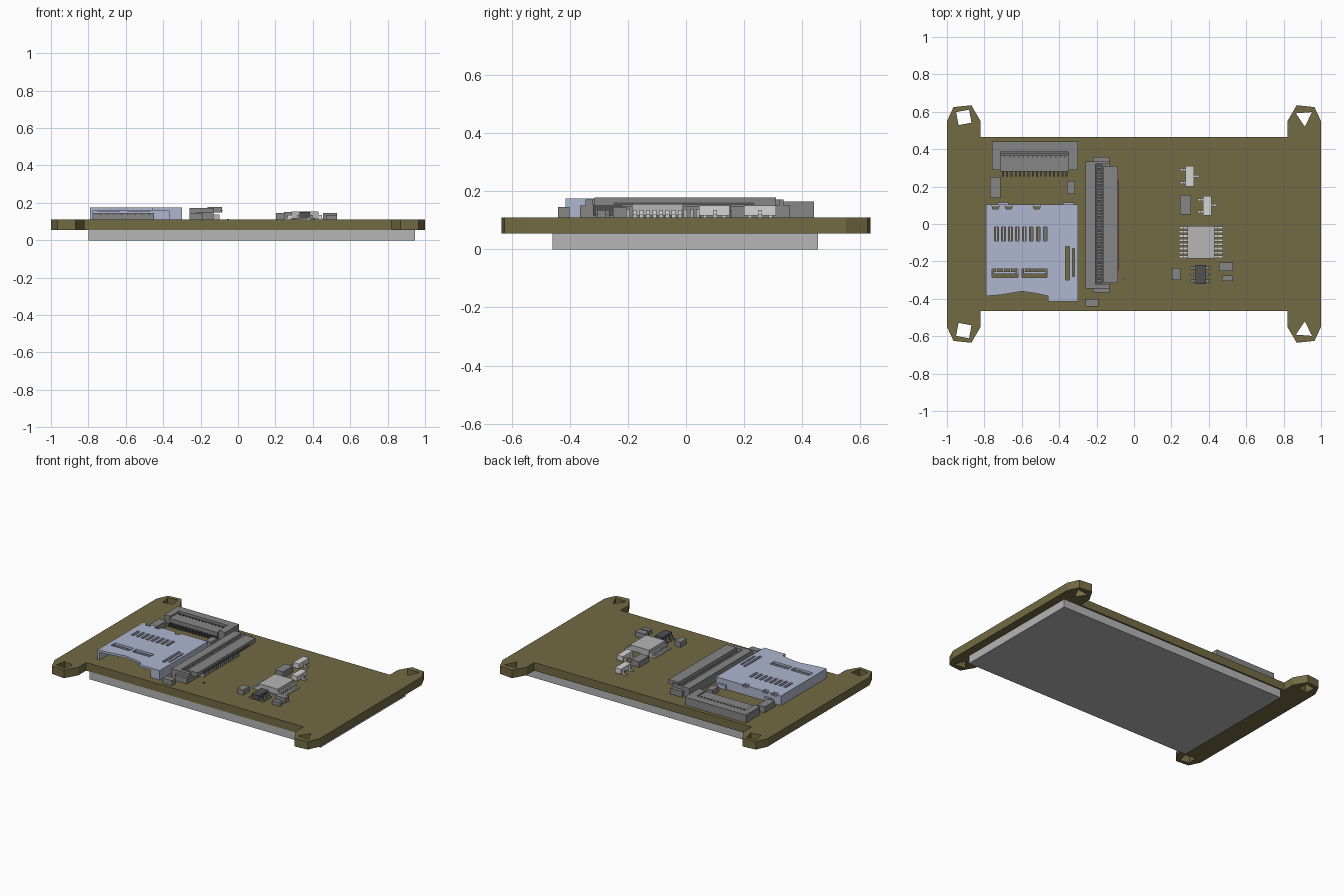
import bpy
import bmesh
from math import cos, sin, pi
from mathutils import Matrix, Vector

default_cube = bpy.data.objects.get("Cube")
if default_cube:
    bpy.data.objects.remove(default_cube, do_unlink=True)


def material(name, red, green, blue):
    """Flat material; channels are given as 0-255 display values."""
    colour = [(channel / 255) ** 2.2 for channel in (red, green, blue)] + [1]
    mat = bpy.data.materials.new(name)
    mat.use_nodes = True
    mat.diffuse_color = colour
    mat.node_tree.nodes["Principled BSDF"].inputs["Base Color"].default_value = colour
    return mat


olive = material("olive board", 114, 105, 69)
steel = material("pale blue metal", 174, 182, 206)
grey = material("mid grey plastic", 133, 133, 133)
silver = material("light grey", 180, 180, 180)
white = material("off white", 212, 212, 212)
charcoal = material("charcoal", 82, 82, 82)

BOARD_BOTTOM, TOP = 0.055, 0.11


def finish(name, bm, mat):
    bmesh.ops.recalc_face_normals(bm, faces=bm.faces)
    mesh = bpy.data.meshes.new(name)
    bm.to_mesh(mesh)
    bm.free()
    mesh.materials.append(mat)
    obj = bpy.data.objects.new(name, mesh)
    bpy.context.scene.collection.objects.link(obj)
    return obj


def boxes(name, mat, *extents):
    """One object made of boxes, each (x0, x1, y0, y1, z0, z1)."""
    bm = bmesh.new()
    for x0, x1, y0, y1, z0, z1 in extents:
        centre = Vector((x0 + x1, y0 + y1, z0 + z1)) / 2
        size = Matrix.Diagonal((x1 - x0, y1 - y0, z1 - z0, 1))
        bmesh.ops.create_cube(bm, size=1, matrix=Matrix.Translation(centre) @ size)
    return finish(name, bm, mat)


def plate(name, mat, loops, bottom, top):
    """Extruded flat sheet: the first loop is the outline, the others are holes."""
    bm = bmesh.new()
    edges = []
    for loop in loops:
        verts = [bm.verts.new((x, y, bottom)) for x, y in loop]
        edges += [bm.edges.new((a, b)) for a, b in zip(verts, verts[1:] + verts[:1])]
    filled = bmesh.ops.triangle_fill(bm, edges=edges, use_beauty=True, normal=(0, 0, 1))
    faces = [f for f in filled["geom"] if isinstance(f, bmesh.types.BMFace)]
    raised = bmesh.ops.extrude_face_region(bm, geom=faces, use_keep_orig=True)
    moved = [v for v in raised["geom"] if isinstance(v, bmesh.types.BMVert)]
    bmesh.ops.translate(bm, verts=moved, vec=(0, 0, top - bottom))
    return finish(name, bm, mat)


def rect(x0, x1, y0, y1):
    return [(x0, y0), (x1, y0), (x1, y1), (x0, y1)]


def spread(start, end, count):
    return [start + (end - start) * i / (count - 1) for i in range(count)]


# Circuit board with four mounting tabs and faceted holes
tab = [(.82, .465), (.82, .55), (.87, .635), (.965, .625), (1, .55)]
outline = []
for sx, sy in ((1, 1), (1, -1), (-1, -1), (-1, 1)):
    corner = [(x * sx, y * sy) for x, y in tab]
    outline += corner if sx * sy > 0 else corner[::-1]
holes = []
for sx in (1, -1):
    sides = 3 if sx > 0 else 4
    for sy in (1, -1):
        angles = [2 * pi * i / sides + .6 for i in range(sides)]
        holes.append([(sx * (.91 + .05 * cos(a)), sy * (.57 + .05 * sin(a))) for a in angles])
plate("circuit_board", olive, [outline] + holes, BOARD_BOTTOM, TOP)

# Display panel under the board
boxes("display_panel", silver, (-.8, .945, -.46, .455, 0, BOARD_BOTTOM))

# Card socket: slotted metal lid
LID = .175
lid = [(-.79, .105), (-.79, -.385), (-.72, -.38), (-.6, -.36), (-.53, -.37),
       (-.46, -.385), (-.46, -.415), (-.3, -.415), (-.3, .105)]
for x in (-.52, -.67, -.74):
    lid += [(x + .02, .105), (x + .015, .08), (x - .015, .08), (x - .02, .105)]
slots = [rect(x - .01, x + .01, -.09, -.015) for x in spread(-.735, -.475, 8)]
slots += [rect(-.76, -.62, -.285, -.24), rect(-.6, -.465, -.285, -.24)]
slots += [rect(-.365, -.345, -.3, -.12), rect(-.33, -.318, -.28, -.13)]
plate("card_socket_lid", steel, [lid] + slots, LID - .015, LID)

# Card socket: walls, latch and back lugs
boxes("card_socket_walls", steel,
      (-.79, -.775, -.385, .105, TOP, LID), (-.315, -.3, -.415, .105, TOP, LID),
      (-.79, -.3, .09, .105, TOP, .162), (-.37, -.315, -.415, -.36, TOP, .162),
      *[(x - .03, x + .03, .1, .115, TOP, .14) for x in (-.7, -.35)])

# Card socket: spring contacts below the slots
boxes("card_contacts", steel,
      *[(x - .005, x + .005, -.27, -.01, .135, .145) for x in spread(-.735, -.475, 8)],
      *[(x - .06, x + .06, -.268, -.255, .155, .168) for x in (-.69, -.53)])
boxes("card_contact_bar", grey, (-.775, -.45, -.2, -.14, TOP, .145))

# Long ribbon connector with an open channel and a hinged flap
boxes("ribbon_connector_body", grey,
      (-.26, -.205, -.345, .335, TOP, .172), (-.205, -.155, -.32, .32, TOP, .135),
      (-.205, -.13, -.345, -.32, TOP, .172), (-.205, -.13, .32, .335, TOP, .172),
      (-.155, -.13, -.32, .32, TOP, .15), (-.22, -.13, .335, .358, TOP, .15),
      (-.22, -.13, -.365, -.345, TOP, .15))
boxes("ribbon_connector_flap", grey, (-.162, -.085, -.315, .31, .148, .178))
boxes("ribbon_connector_slot", charcoal,
      (-.206, -.165, -.32, .32, .135, .139), (-.086, -.083, -.25, .235, .153, .161))
boxes("ribbon_connector_pins", silver,
      *[(-.2, -.172, y - .004, y + .004, .139, .16) for y in spread(-.3, .3, 36)],
      *[(-.13, -.1, y - .006, y + .006, TOP, .138) for y in spread(-.22, .15, 18)])

# Small ribbon connector near the back edge
boxes("small_connector_body", grey,
      (-.76, -.3, .385, .44, TOP, .165), (-.715, -.35, .28, .37, TOP, .155),
      (-.75, -.31, .37, .385, TOP, .145), (-.76, -.715, .29, .385, TOP, .165),
      (-.35, -.3, .29, .385, TOP, .165))
boxes("small_connector_slot", charcoal, (-.745, -.315, .372, .383, .145, .149))
boxes("small_connector_pins", charcoal,
      *[(x - .005, x + .005, .255, .28, TOP, .13) for x in spread(-.7, -.36, 16)],
      *[(x - .004, x + .004, .355, .363, .155, .158) for x in spread(-.69, -.37, 14)])


def chip(name, mat, x0, x1, y0, y1, height, reach, left, right, pin_mat):
    """Chip body standing off the board, with bent legs at the given y positions."""
    boxes(name + "_body", mat, (x0, x1, y0, y1, TOP + .006, height))
    legs = []
    for side, inner, rows in ((-1, x0, left), (1, x1, right)):
        for y in rows:
            knee, tip = inner + side * reach * .45, inner + side * reach
            for a, b, z0, z1 in ((inner, knee, TOP, TOP + .025), (knee, tip, TOP, TOP + .009)):
                legs.append((min(a, b), max(a, b), y - .007, y + .007, z0, z1))
    boxes(name + "_legs", pin_mat, *legs)


# Main chip, two transistors and a small regulator
rows = spread(-.02, -.175, 8)
chip("main_chip", silver, .285, .43, -.185, -.01, .155, .045, rows, rows, white)
chip("back_transistor", white, .275, .32, .2, .31, .15, .03, (.22, .29), (.255,), white)
chip("middle_transistor", white, .37, .415, .045, .15, .15, .03, (.065, .13), (.1,), white)
rows = (-.235, -.27, -.305)
chip("regulator", charcoal, .33, .385, -.32, -.22, .15, .028, rows, rows, grey)

# Small passive components
for name, x, y, width, depth, height in (
        ("left_capacitor", -.742, .195, .055, .11, .04),
        ("inner_capacitor", -.337, .195, .045, .07, .035),
        ("middle_capacitor", .275, .102, .06, .105, .04),
        ("regulator_capacitor", .227, -.267, .045, .065, .035),
        ("right_capacitor", .492, -.228, .075, .045, .035),
        ("right_resistor", .5, -.29, .06, .03, .025),
        ("front_capacitor", -.225, -.42, .07, .04, .035)):
    x0, x1, y0, y1 = x - width / 2, x + width / 2, y - depth / 2, y + depth / 2
    boxes(name, grey, (x0, x1, y0, y1, TOP, TOP + height))
boxes("pin_one_mark", charcoal, (-.06, -.048, -.296, -.286, TOP, TOP + .004))
